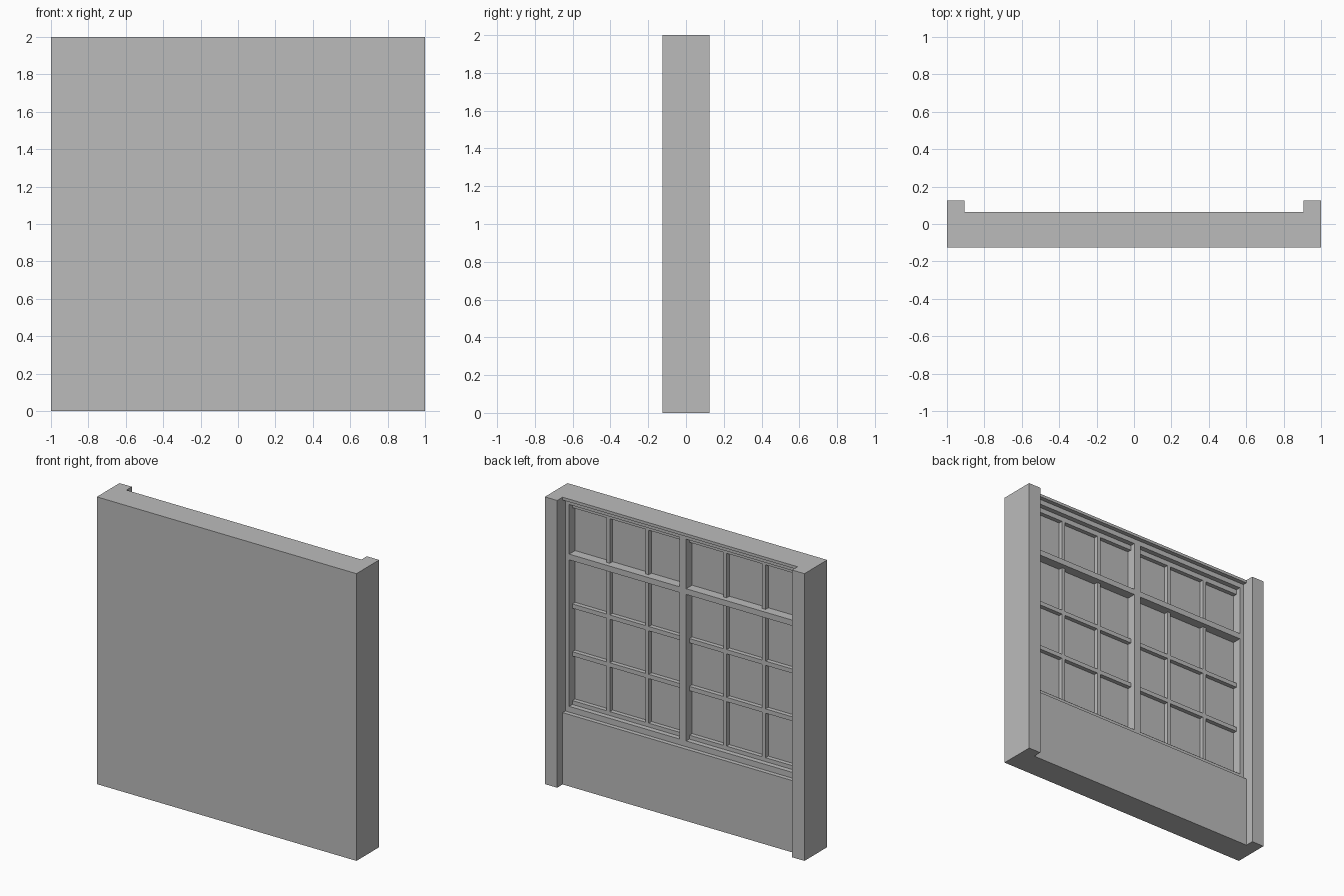
import bpy

cube = bpy.data.objects.get("Cube")
if cube:
    bpy.data.objects.remove(cube, do_unlink=True)

grey = bpy.data.materials.new("plain grey")
grey.use_nodes = True
colour = (0.5, 0.5, 0.5, 1.0)
grey.diffuse_color = colour
grey.node_tree.nodes["Principled BSDF"].inputs["Base Color"].default_value = colour

# Depth of each layer, from the front face to the back
FRONT, PANE, BAR, FRAME, WALL, PILASTER = -0.125, -0.03, 0.0, 0.035, 0.065, 0.125
INNER = 0.905               # inner edge of the pilasters
SILL, HEAD = 0.50, 1.98     # window recess
LOW, HIGH = 0.54, 1.945     # opening inside the window frame
SIDE, MID = 0.875, 0.026    # half width of the opening and of the mullion


def box(name, x, y, z):
    """Box between the given (low, high) pairs."""
    bpy.ops.mesh.primitive_cube_add(size=1, location=[(a + b) / 2 for a, b in (x, y, z)])
    ob = bpy.context.object
    ob.name = name
    for v in ob.data.vertices:
        v.co = [c * (b - a) for c, (a, b) in zip(v.co, (x, y, z))]
    ob.data.materials.append(grey)
    return ob


# Wall: panes are the back of a thin panel set between apron and lintel
box("pane_panel", (-INNER, INNER), (FRONT, PANE), (SILL, HEAD))
box("lower_wall", (-INNER, INNER), (FRONT, WALL), (0, SILL))
box("lintel", (-INNER, INNER), (FRONT, WALL), (HEAD, 2))

# Window frame
box("frame_bottom", (-INNER, INNER), (PANE, FRAME), (SILL, LOW))
box("frame_top", (-INNER, INNER), (PANE, FRAME), (HIGH, HEAD))
box("mullion", (-MID, MID), (PANE, FRAME), (LOW, HIGH))

for side, s in (("left", 1), ("right", -1)):
    def span(a, b):
        return tuple(sorted((s * a, s * b)))

    box(side + "_pilaster", span(INNER, 1), (FRONT, PILASTER), (0, 2))
    box(side + "_frame_jamb", span(SIDE, INNER), (PANE, FRAME), (LOW, HIGH))
    box(side + "_transom", span(MID, SIDE), (PANE, FRAME), (1.56, 1.60))

    # Thin glazing bars
    for i, x in enumerate((0.3, 0.6)):
        box(f"{side}_upright_bar_{i + 1}", span(x - 0.013, x + 0.013), (PANE, BAR), (LOW, HIGH))
    for i, (z0, z1) in enumerate(((LOW, 0.567), (0.877, 0.907), (1.21, 1.24), (1.91, HIGH))):
        box(f"{side}_level_bar_{i + 1}", span(MID, SIDE), (PANE, BAR), (z0, z1))
